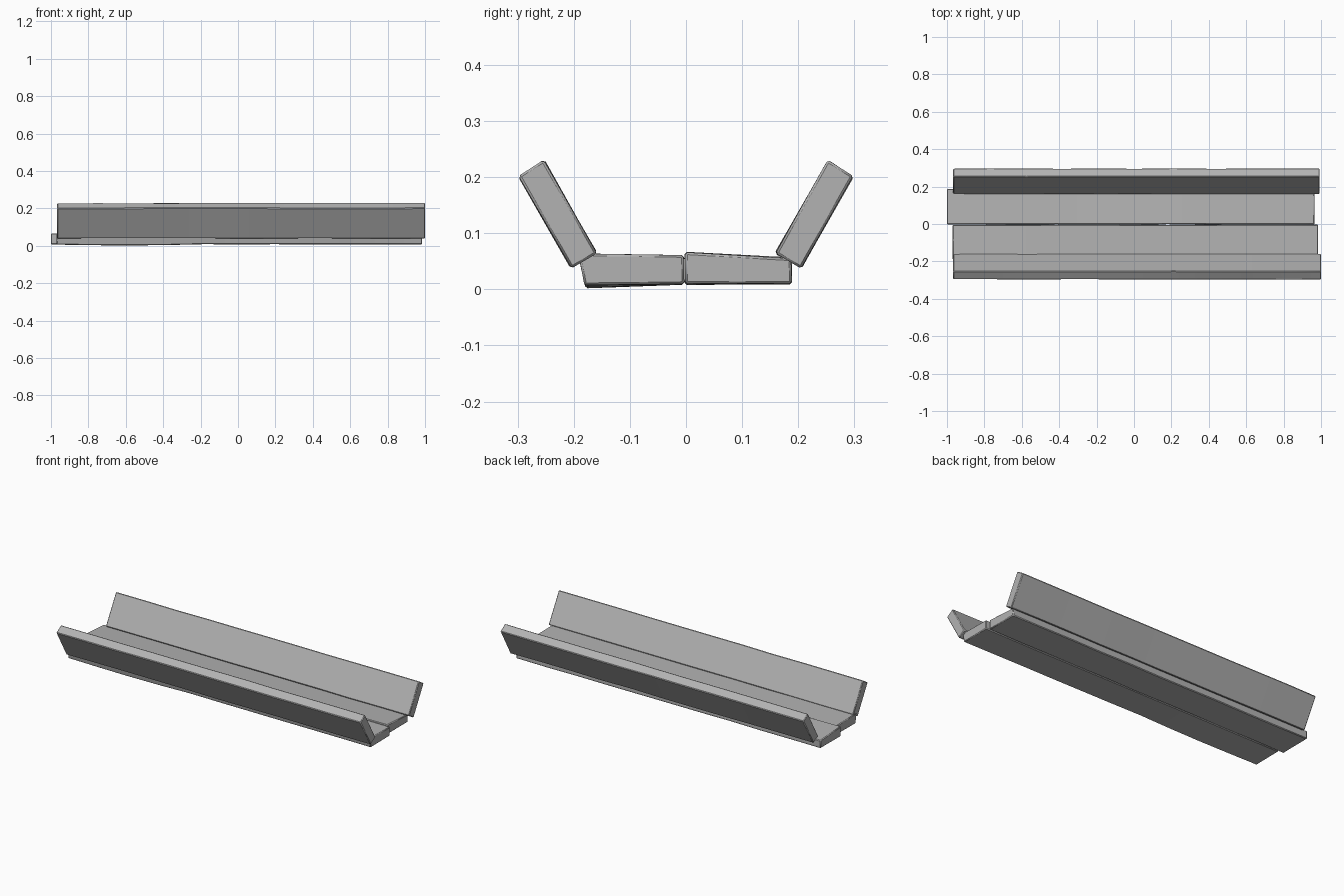
import bpy, bmesh, math, random
from mathutils import Vector

random.seed(4)
old = bpy.data.objects.get("Cube")
if old:
    bpy.data.objects.remove(old, do_unlink=True)

wood = bpy.data.materials.new("plain_grey")
wood.use_nodes = True
grey = (0.45, 0.45, 0.45, 1)
wood.diffuse_color = grey
wood.node_tree.nodes["Principled BSDF"].inputs["Base Color"].default_value = grey


def plank(name, corners, x0, x1, sag=0.0, sag_x=0.0, steps=10):
    """Loft a four-cornered (y, z) section along x, with slight hewn unevenness.
    The first corner is the one that sags."""
    bm = bmesh.new()
    rings = []
    for i in range(steps + 1):
        x = x0 + (x1 - x0) * i / steps
        ring = []
        for k, (y, z) in enumerate(corners):
            dip = sag * math.exp(-((x - sag_x) / 0.25) ** 2) if k == 0 else 0
            wob = Vector((0, random.uniform(-1, 1), random.uniform(-1, 1))) * 0.0012
            ring.append(bm.verts.new(Vector((x, y, z - dip)) + wob))
        rings.append(ring)
    for a, b in zip(rings, rings[1:]):
        for k in range(4):
            n = (k + 1) % 4
            bm.faces.new((a[k], a[n], b[n], b[k]))
    bm.faces.new(rings[0])
    bm.faces.new(rings[-1])
    bmesh.ops.recalc_face_normals(bm, faces=bm.faces)
    mesh = bpy.data.meshes.new(name)
    bm.to_mesh(mesh)
    bm.free()
    mesh.materials.append(wood)
    obj = bpy.data.objects.new(name, mesh)
    bpy.context.collection.objects.link(obj)
    # Worn edges
    bevel = obj.modifiers.new("worn_edges", "BEVEL")
    bevel.width = 0.004
    bevel.segments = 1
    bevel.limit_method = "ANGLE"
    bevel.angle_limit = math.radians(40)
    bpy.ops.object.select_all(action="DESELECT")
    obj.select_set(True)
    bpy.context.view_layer.objects.active = obj
    bpy.ops.object.shade_smooth_by_angle(angle=math.radians(30))
    return obj


# Two floor planks side by side
plank("front_floor_plank",
      [(-0.18, 0.008), (-0.004, 0.009), (-0.004, 0.060), (-0.192, 0.063)],
      -0.97, 0.985, sag=0.007, sag_x=-0.6)
plank("back_floor_plank",
      [(0.188, 0.010), (0.188, 0.056), (-0.002, 0.066), (-0.002, 0.009)],
      -1.0, 0.965)

# Two side planks leaning outwards
side = [(0.298, 0.201), (0.253, 0.230), (0.159, 0.064), (0.205, 0.038)]
plank("back_side_plank", side, -0.967, 0.992)
plank("front_side_plank", [(-y, z) for y, z in side], -0.967, 1.0)
